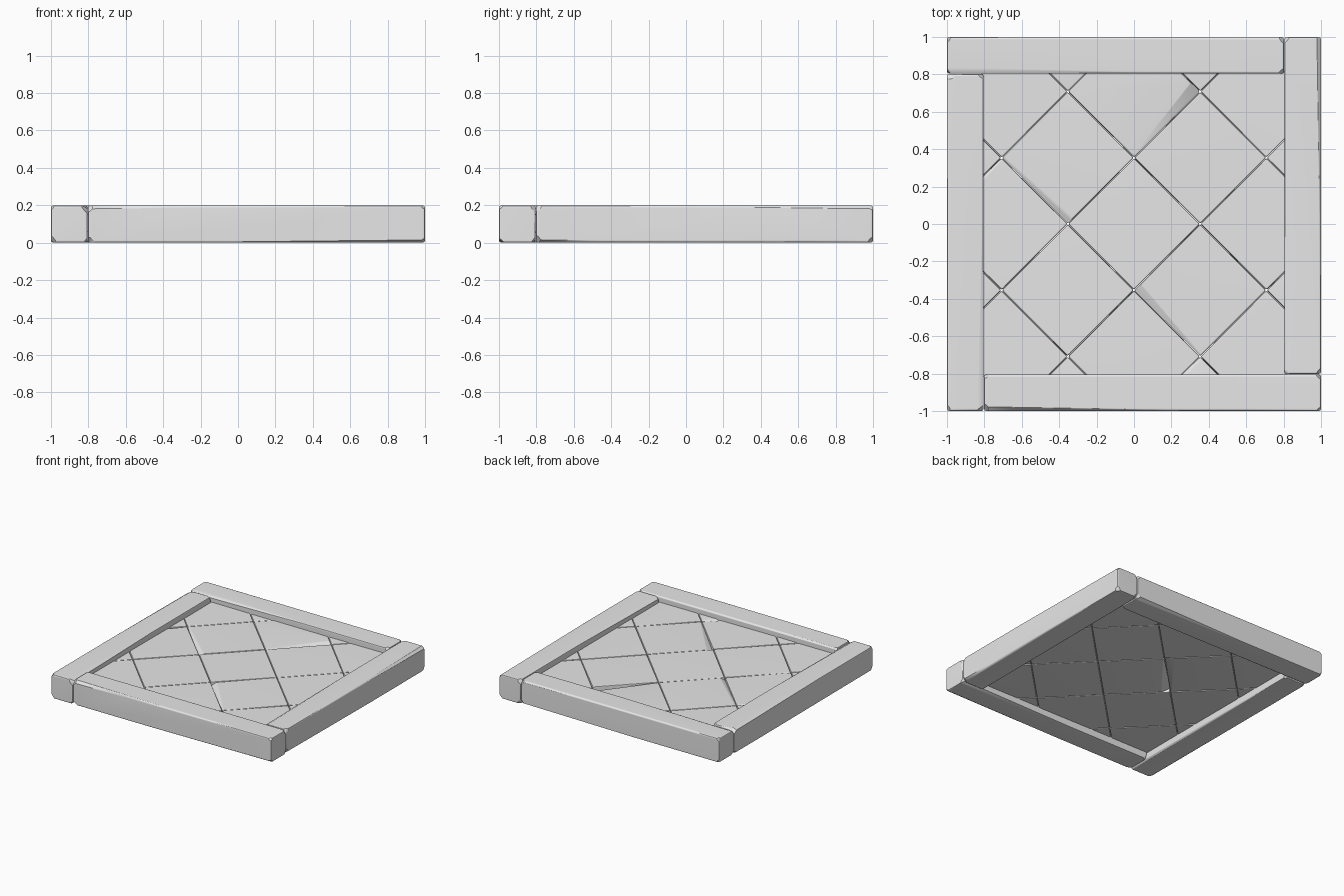
import bpy, bmesh, math, random
from mathutils import Vector, Matrix

random.seed(7)
if "Cube" in bpy.data.objects:
    bpy.data.objects.remove(bpy.data.objects["Cube"])

stone = bpy.data.materials.new("light_grey_stone")
stone.use_nodes = True
GREY = (0.8, 0.8, 0.8, 1)
stone.diffuse_color = GREY
stone.node_tree.nodes["Principled BSDF"].inputs["Base Color"].default_value = GREY


def jitter(a):
    return random.uniform(-a, a)


def bevelled_box(size, bevel):
    bm = bmesh.new()
    bmesh.ops.create_cube(bm, size=1)
    bmesh.ops.scale(bm, vec=size, verts=bm.verts)
    bmesh.ops.bevel(bm, geom=bm.edges[:], offset=bevel, segments=2,
                    profile=0.5, affect="EDGES")
    return bm


def slice_off(bm, co, no):
    """Cut away everything beyond a plane and close the cut."""
    bmesh.ops.bisect_plane(bm, geom=bm.verts[:] + bm.edges[:] + bm.faces[:],
                           plane_co=co, plane_no=Vector(no).normalized(), clear_outer=True)
    bmesh.ops.holes_fill(bm, edges=bm.edges[:], sides=0)


def finish(bm, name):
    bmesh.ops.recalc_face_normals(bm, faces=bm.faces[:])
    mesh = bpy.data.meshes.new(name)
    bm.to_mesh(mesh)
    bm.free()
    mesh.materials.append(stone)
    obj = bpy.data.objects.new(name, mesh)
    bpy.context.collection.objects.link(obj)
    bpy.ops.object.select_all(action="DESELECT")
    obj.select_set(True)
    bpy.context.view_layer.objects.active = obj
    bpy.ops.object.shade_smooth_by_angle(angle=math.radians(35))
    # large flat faces keep even shading
    weighted = obj.modifiers.new("even_shading", "WEIGHTED_NORMAL")
    weighted.keep_sharp = True


# Worn stone border bars, laid as a pinwheel
LENGTH, WIDTH, HEIGHT = 1.802, 0.196, 0.2
HALF = Vector((LENGTH, WIDTH, HEIGHT)) / 2


def border_bar(name, turn):
    bm = bevelled_box((LENGTH, WIDTH, HEIGHT), 0.013)
    for sy in (-1, 1):
        for sz in (-1, 1):
            # long shallow wear along each edge
            edge = Vector((0, sy * (HALF.y - 0.006), sz * (HALF.z - 0.004)))
            slice_off(bm, edge, (jitter(0.012), sy * random.uniform(0.5, 1), sz))
            # knocked-off corners
            for sx in (-1, 1):
                sign = Vector((sx, sy, sz))
                corner = Vector([s * h for s, h in zip(sign, HALF)])
                normal = Vector([s * random.uniform(0.5, 1) for s in sign])
                slice_off(bm, corner - sign * random.uniform(0.009, 0.016), normal)
    place = Vector((-1 + HALF.x, 1 - HALF.y, HALF.z))
    bm.transform(Matrix.Rotation(turn, 4, "Z") @ Matrix.Translation(place))
    finish(bm, name)


# the model's own left is +x
for k, side in enumerate(("back", "left", "front", "right")):
    border_bar(side + "_border", -k * math.pi / 2)


# Solid diagonal floor tiles, trimmed inside the border
STEP, TOP, DEPTH, TRIM = 0.354, 0.152, 0.095, 0.815


def floor_tile(i, j, chips):
    side = STEP * math.sqrt(2) - 0.002
    bm = bevelled_box((side, side, DEPTH), 0.009)
    # chipped edges, above (up = 1) or below (up = -1)
    for sx, sy, up, drop, skew in chips:
        across = Vector((sx, sy, 0))
        along = Vector((-sy, sx, 0))
        co = across * (side / 2) + Vector((0, 0, up * (DEPTH / 2 - drop)))
        slice_off(bm, co, across * 0.5 + along * skew + Vector((0, 0, up)))
    # slightly uneven laying
    tilt = (Matrix.Rotation(jitter(0.006), 4, "X") @ Matrix.Rotation(jitter(0.006), 4, "Y")
            @ Matrix.Rotation(math.pi / 4 + jitter(0.003), 4, "Z"))
    bm.transform(Matrix.Translation((i * STEP, j * STEP, TOP - DEPTH / 2)) @ tilt)
    for no in ((1, 0, 0), (-1, 0, 0), (0, 1, 0), (0, -1, 0)):
        slice_off(bm, Vector(no) * TRIM, no)
    finish(bm, "floor_tile")


CHIPPED = {
    (0, 2): [(0, -1, 1, 0.02, 0.06)],
    (-1, 1): [(-1, 0, 1, 0.014, 0.03), (0, -1, -1, 0.02, 0.06)],
    (0, 0): [(0, 1, -1, 0.02, 0.06)],
    (1, -1): [(-1, 0, 1, 0.016, -0.04)],
    (-2, 0): [(0, 1, 1, 0.012, 0.03)],
    (1, -3): [(0, 1, 1, 0.012, 0.02)],
}
for i in range(-3, 4):
    for j in range(-3, 4):
        if (i + j) % 2 == 0 and abs(i) + abs(j) <= 4:
            floor_tile(i, j, CHIPPED.get((i, j), []))
